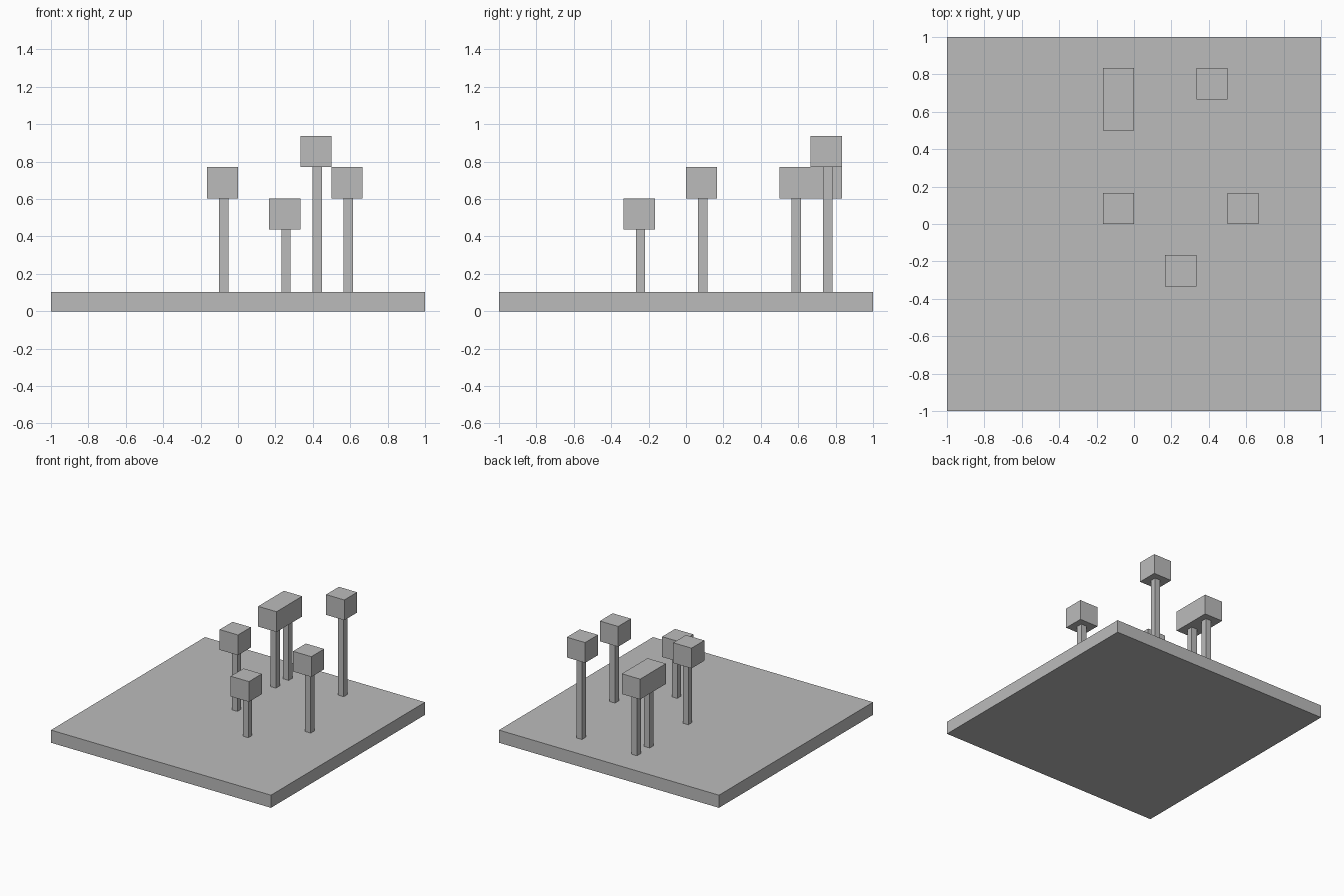
import bpy

if "Cube" in bpy.data.objects:
    bpy.data.objects.remove(bpy.data.objects["Cube"], do_unlink=True)

grey = bpy.data.materials.new("plain_grey")
grey.use_nodes = True
grey.diffuse_color = (0.5, 0.5, 0.5, 1)
grey.node_tree.nodes["Principled BSDF"].inputs["Base Color"].default_value = (0.5, 0.5, 0.5, 1)

UNIT = 1 / 6        # side of one block
BASE_TOP = 0.104
POST = 0.05         # post width
SHIFT = 0.007       # posts stand slightly off the block centres


def box(name, low, high):
    """Flat-shaded box between two opposite corners."""
    centre = [(a + b) / 2 for a, b in zip(low, high)]
    bpy.ops.mesh.primitive_cube_add(size=1, location=centre)
    obj = bpy.context.object
    obj.name = name
    obj.scale = [b - a for a, b in zip(low, high)]
    bpy.ops.object.transform_apply(location=False, rotation=False, scale=True)
    obj.data.materials.append(grey)


# Ground slab
box("base_slab", (-1, -1, 0), (1, 1, BASE_TOP))

# Raised blocks: name, grid column, grid row, height in units, length in units
blocks = [
    ("low_block", 1, -2, 2, 1),
    ("left_block", 3, 0, 3, 1),
    ("right_block", -1, 0, 3, 1),
    ("long_block", -1, 3, 3, 2),
    ("tall_block", 2, 4, 4, 1),
]
for name, col, row, level, length in blocks:
    x, y = col * UNIT, row * UNIT
    z = BASE_TOP + level * UNIT
    box(name, (x, y, z), (x + UNIT, y + length * UNIT, z + UNIT))
    # One post under each unit of length
    for i in range(length):
        px = x + UNIT / 2 + SHIFT
        py = y + (i + 0.5) * UNIT + SHIFT
        box(f"{name}_post_{i + 1}",
            (px - POST / 2, py - POST / 2, BASE_TOP),
            (px + POST / 2, py + POST / 2, z))
